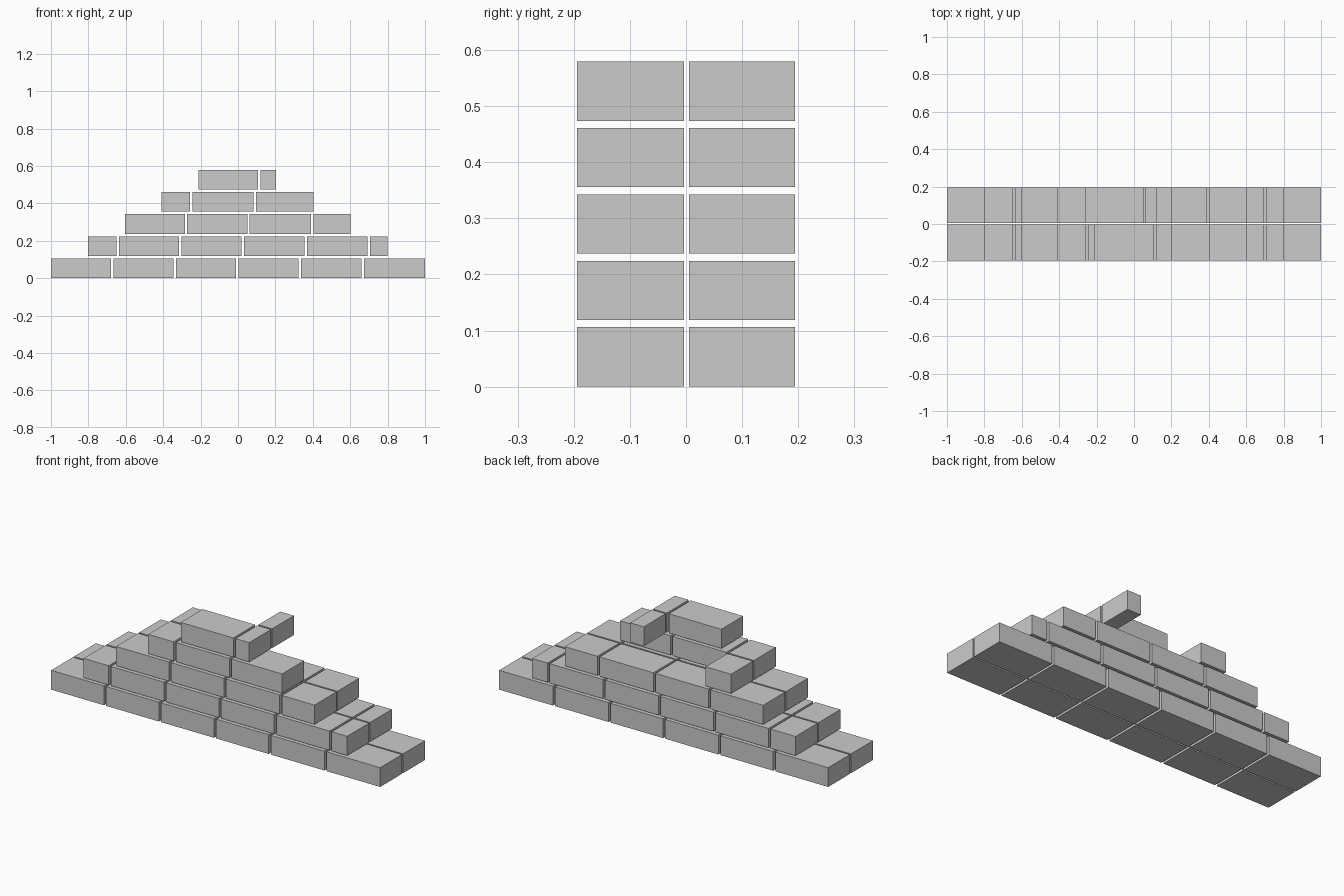
import bpy

if "Cube" in bpy.data.objects:
    bpy.data.objects.remove(bpy.data.objects["Cube"])

# One plain brick colour
grey = bpy.data.materials.new("brick_grey")
grey.diffuse_color = (0.6, 0.6, 0.6, 1.0)
grey.use_nodes = True
grey.node_tree.nodes["Principled BSDF"].inputs["Base Color"].default_value = grey.diffuse_color

BRICK_H = 0.106
COURSE_STEP = 0.1185
GAP = 0.013

# Joint positions along x for each course, from the ground up (outer ends included)
COURSES = [
    [-1.0, -0.672, -0.339, -0.003, 0.329, 0.667, 1.0],
    [-0.802, -0.644, -0.308, 0.026, 0.362, 0.699, 0.799],
    [-0.605, -0.278, 0.056, 0.396, 0.601],
    [-0.410, -0.249, 0.090, 0.404],
    [-0.212, 0.114, 0.204],
]

# The two leaves of the wall: y range and missing bricks (course, index)
LEAVES = {
    "front": ((-0.194, -0.004), set()),
    "back": ((0.005, 0.194), {(3, 1), (3, 2), (4, 0)}),
}


def brick(name, x0, x1, y0, y1, z0):
    bpy.ops.mesh.primitive_cube_add(
        size=1, location=((x0 + x1) / 2, (y0 + y1) / 2, z0 + BRICK_H / 2))
    ob = bpy.context.object
    ob.name = name
    ob.scale = (x1 - x0, y1 - y0, BRICK_H)
    bpy.ops.object.transform_apply(location=False, rotation=False, scale=True)
    ob.data.materials.append(grey)


# Lay the stepped wall, leaving an open joint between neighbours
for leaf, ((y0, y1), missing) in LEAVES.items():
    for c, joints in enumerate(COURSES):
        last = len(joints) - 2
        for i in range(last + 1):
            if (c, i) in missing:
                continue
            x0 = joints[i] + (GAP / 2 if i > 0 else 0)
            x1 = joints[i + 1] - (GAP / 2 if i < last else 0)
            brick(f"{leaf}_brick_course{c + 1}_{i + 1}",
                  x0, x1, y0, y1, c * COURSE_STEP)
